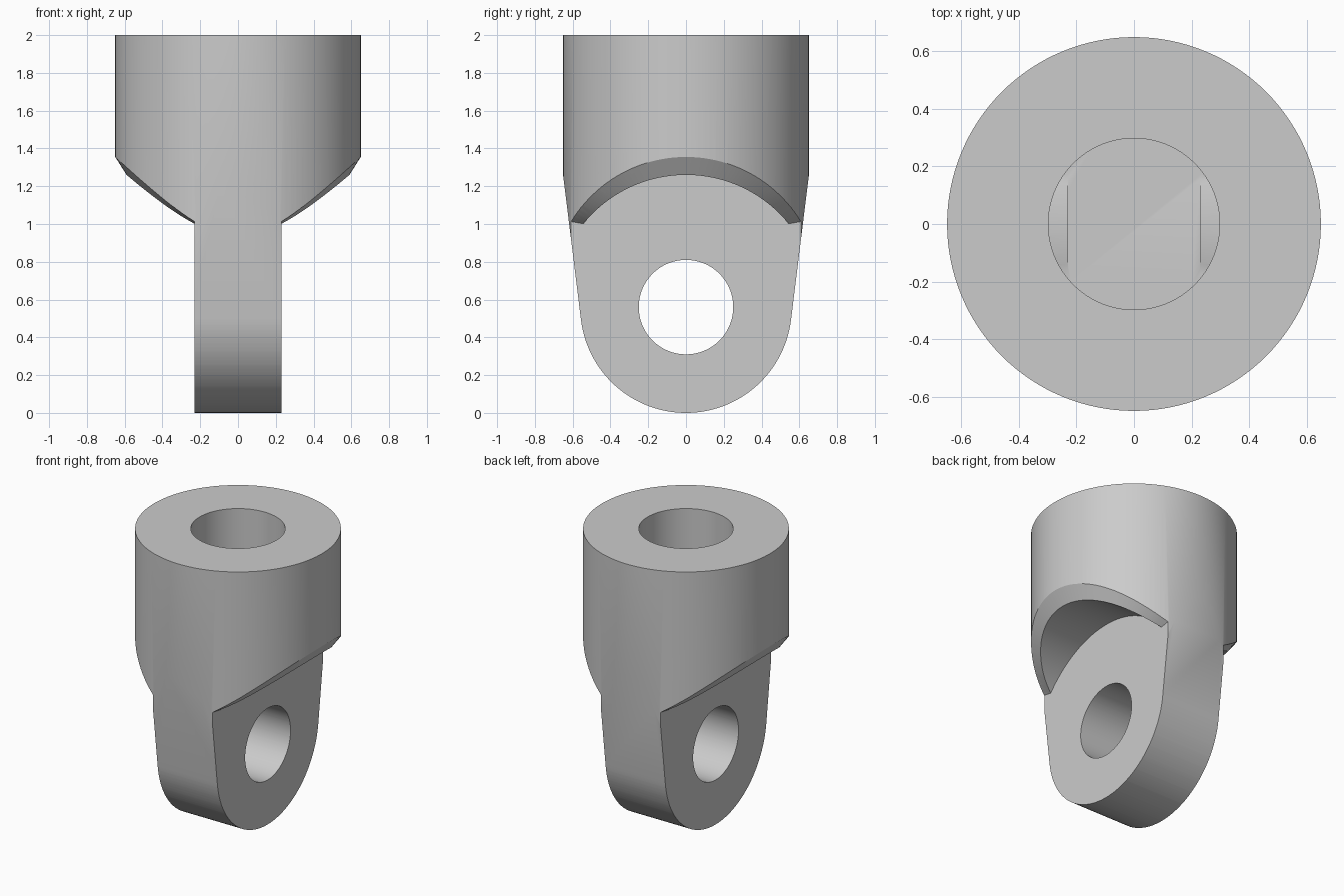
import bpy, bmesh
from math import pi, sin, cos, acos, atan2, hypot, sqrt, radians
from mathutils import Matrix

cube = bpy.data.objects.get("Cube")
if cube:
    bpy.data.objects.remove(cube)

BODY_R, LIP_R = 0.65, 0.59      # outer body and inner edge of the lip
TAB = 0.23                      # half thickness of the eye tab
PIVOT_Z, EYE_R = 0.56, 0.56     # eye centre height and radius
CLEAR_R = 0.70                  # clearance radius around the eye
TAPER_Z = 1.27                  # where the taper meets the body

grey = bpy.data.materials.new("plain grey")
grey.use_nodes = True
grey.diffuse_color = (0.6, 0.6, 0.6, 1)
grey.node_tree.nodes["Principled BSDF"].inputs["Base Color"].default_value = (0.6, 0.6, 0.6, 1)


def make_object(name, bm):
    bmesh.ops.recalc_face_normals(bm, faces=bm.faces)
    mesh = bpy.data.meshes.new(name)
    bm.to_mesh(mesh)
    bm.free()
    mesh.materials.append(grey)
    obj = bpy.data.objects.new(name, mesh)
    bpy.context.collection.objects.link(obj)
    return obj


def cylinder(name, radius, start, end, axis="Z", height=0.0):
    bm = bmesh.new()
    bmesh.ops.create_cone(bm, cap_ends=True, segments=128, radius1=radius,
                          radius2=radius, depth=end - start)
    mid = (start + end) / 2
    if axis == "X":
        matrix = Matrix.Translation((mid, 0, height)) @ Matrix.Rotation(pi / 2, 4, "Y")
    else:
        matrix = Matrix.Translation((0, 0, mid))
    bm.transform(matrix)
    return make_object(name, bm)


def combine(target, cutter, operation="DIFFERENCE"):
    mod = target.modifiers.new("cut", "BOOLEAN")
    mod.operation, mod.object, mod.solver = operation, cutter, "EXACT"
    bpy.context.view_layer.objects.active = target
    bpy.ops.object.modifier_apply(modifier=mod.name)
    bpy.data.objects.remove(cutter)


def side_profile():
    """Rounded eye widening by tangent lines into the full body width."""
    rise = TAPER_Z - PIVOT_Z
    tangent = atan2(rise, BODY_R) - acos(EYE_R / hypot(BODY_R, rise))
    wide = BODY_R + 0.002
    points = [(-wide, 2.1), (-wide, TAPER_Z)]
    steps = 64
    for i in range(steps + 1):
        a = -pi - tangent + (pi + 2 * tangent) * i / steps
        points.append((EYE_R * cos(a), PIVOT_Z + EYE_R * sin(a)))
    points += [(wide, TAPER_Z), (wide, 2.1)]
    bm = bmesh.new()
    face = bm.faces.new([bm.verts.new((-1, y, z)) for y, z in points])
    out = bmesh.ops.extrude_face_region(bm, geom=[face])
    verts = [v for v in out["geom"] if isinstance(v, bmesh.types.BMVert)]
    bmesh.ops.translate(bm, verts=verts, vec=(2, 0, 0))
    return make_object("side_profile", bm)


def clearance(side):
    """Round clearance beside the tab, flaring out to a narrow bevelled lip."""
    bm = bmesh.new()
    columns, steps = [], 48
    for i in range(steps + 1):
        t = 2 * i / steps - 1
        a, b = t * acos(TAB / LIP_R), t * acos(TAB / BODY_R)
        xi, yi = LIP_R * cos(a), LIP_R * sin(a)
        zi = PIVOT_Z + sqrt(CLEAR_R ** 2 - yi ** 2)
        xo, yo = BODY_R * cos(b), BODY_R * sin(b)
        zo = 0.644 + sqrt(0.711 ** 2 - yo ** 2)
        x, y, z = (p + (q - p) * 1.4 for p, q in ((xi, xo), (yi, yo), (zi, zo)))
        ring = [(TAB, yi, zi), (xi, yi, zi), (x, y, z), (x, y, -0.2), (TAB, y, -0.2)]
        columns.append([bm.verts.new((side * px, py, pz)) for px, py, pz in ring])
    for c, d in zip(columns, columns[1:]):
        for j in range(5):
            k = (j + 1) % 5
            bm.faces.new((c[j], c[k], d[k], d[j]))
    bm.faces.new(columns[0])
    bm.faces.new(columns[-1])
    bmesh.ops.remove_doubles(bm, verts=bm.verts, dist=0.0001)
    bmesh.ops.triangulate(bm, faces=bm.faces)
    return make_object("clearance", bm)


# Body: round bar trimmed to the side profile
body = cylinder("rod_eye_body", BODY_R, 0, 2)
combine(body, side_profile(), "INTERSECT")

# Clearances on both sides leave the flat tab
for side in (-1, 1):
    combine(body, clearance(side))

# Cross hole through the eye
combine(body, cylinder("eye_hole", 0.25, -1, 1, "X", PIVOT_Z))

# Blind bore from the top, with the low crowns standing on its floor
bore = cylinder("bore", 0.298, 1.25, 2.2)
for start, end in ((-0.5, -TAB), (TAB, 0.5)):
    combine(bore, cylinder("crown", CLEAR_R + 0.008, start, end, "X", PIVOT_Z))
combine(body, bore)

# Smooth round surfaces, crisp machined edges
bpy.ops.object.select_all(action="DESELECT")
body.select_set(True)
bpy.context.view_layer.objects.active = body
bpy.ops.object.shade_smooth_by_angle(angle=radians(25))
